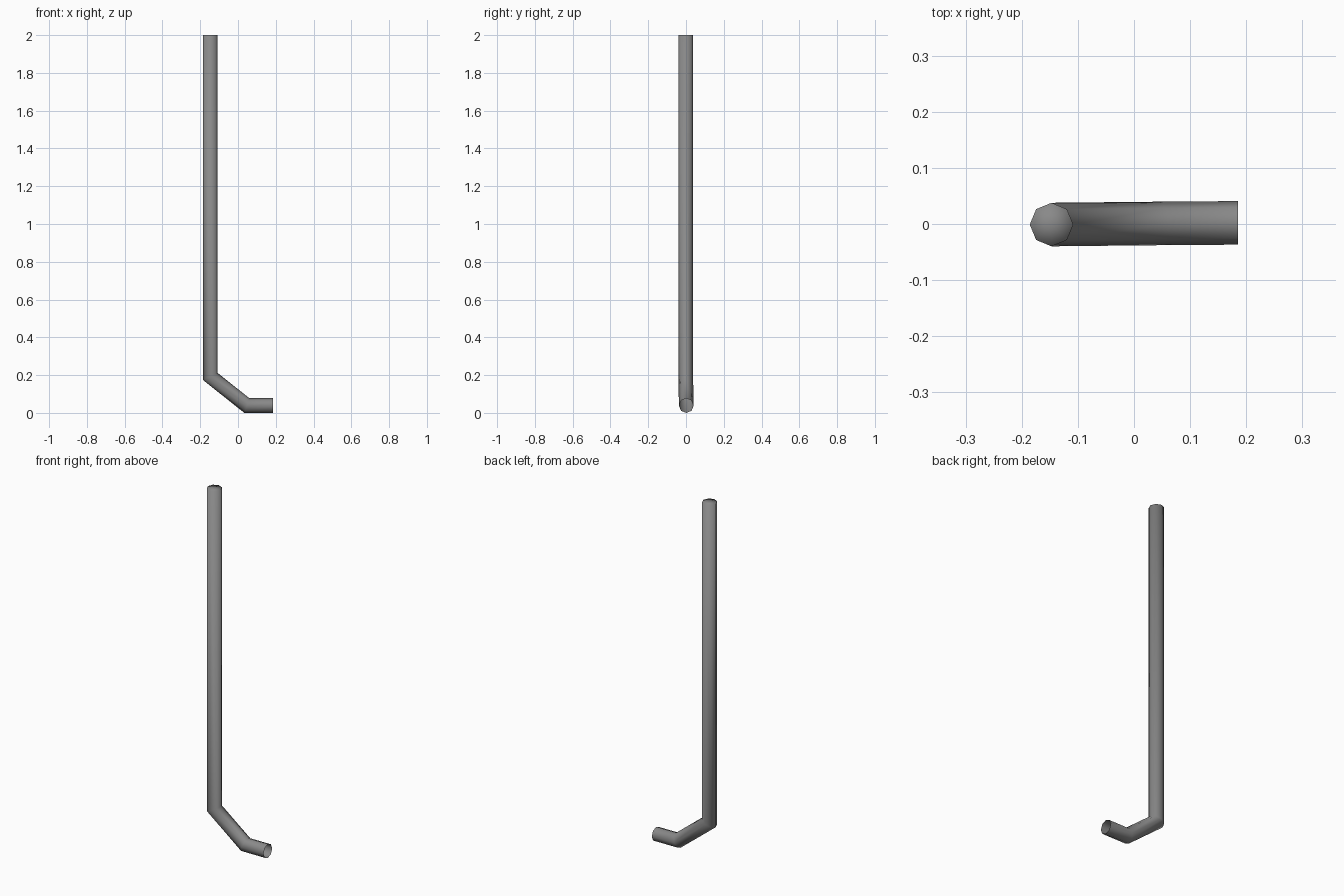
import bpy, bmesh, math
from mathutils import Vector

if "Cube" in bpy.data.objects:
    bpy.data.objects.remove(bpy.data.objects["Cube"])

R, SIDES = 0.0388, 8
path = [Vector(p) for p in ((-0.147, -0.001, 2.0), (-0.147, -0.001, 0.193),
                            (0.047, 0.001, 0.0388), (0.185, 0.002, 0.0388))]
dirs = [(b - a).normalized() for a, b in zip(path, path[1:])]

# Octagonal downpipe: project one ring along the path onto mitred planes
bm = bmesh.new()
pts = [path[0] + Vector((R * math.cos(a), R * math.sin(a), 0))
       for a in (2 * math.pi * i / SIDES for i in range(SIDES))]
rings = [[bm.verts.new(p) for p in pts]]
for k, d in enumerate(dirs):
    last = k == len(dirs) - 1
    n = Vector((1, 0, 0)) if last else (d + dirs[k + 1]).normalized()
    pts = [p + d * ((path[k + 1] - p).dot(n) / d.dot(n)) for p in pts]
    rings.append([bm.verts.new(p) for p in pts])
for a, b in zip(rings, rings[1:]):
    for i in range(SIDES):
        j = (i + 1) % SIDES
        bm.faces.new((a[i], b[i], b[j], a[j]))

# Closed top, smoothed together with the sides; the outlet stays open
top = bm.verts.new(path[0])
for i in range(SIDES):
    bm.faces.new((top, rings[0][i], rings[0][(i + 1) % SIDES]))
for f in bm.faces:
    f.smooth = True

mesh = bpy.data.meshes.new("downpipe")
bm.to_mesh(mesh)
bm.free()
pipe = bpy.data.objects.new("downpipe", mesh)
bpy.context.collection.objects.link(pipe)

# Dark grey metal
metal = bpy.data.materials.new("dark_grey_metal")
metal.diffuse_color = (0.25, 0.25, 0.25, 1)
metal.use_nodes = True
metal.node_tree.nodes["Principled BSDF"].inputs["Base Color"].default_value = metal.diffuse_color
mesh.materials.append(metal)
